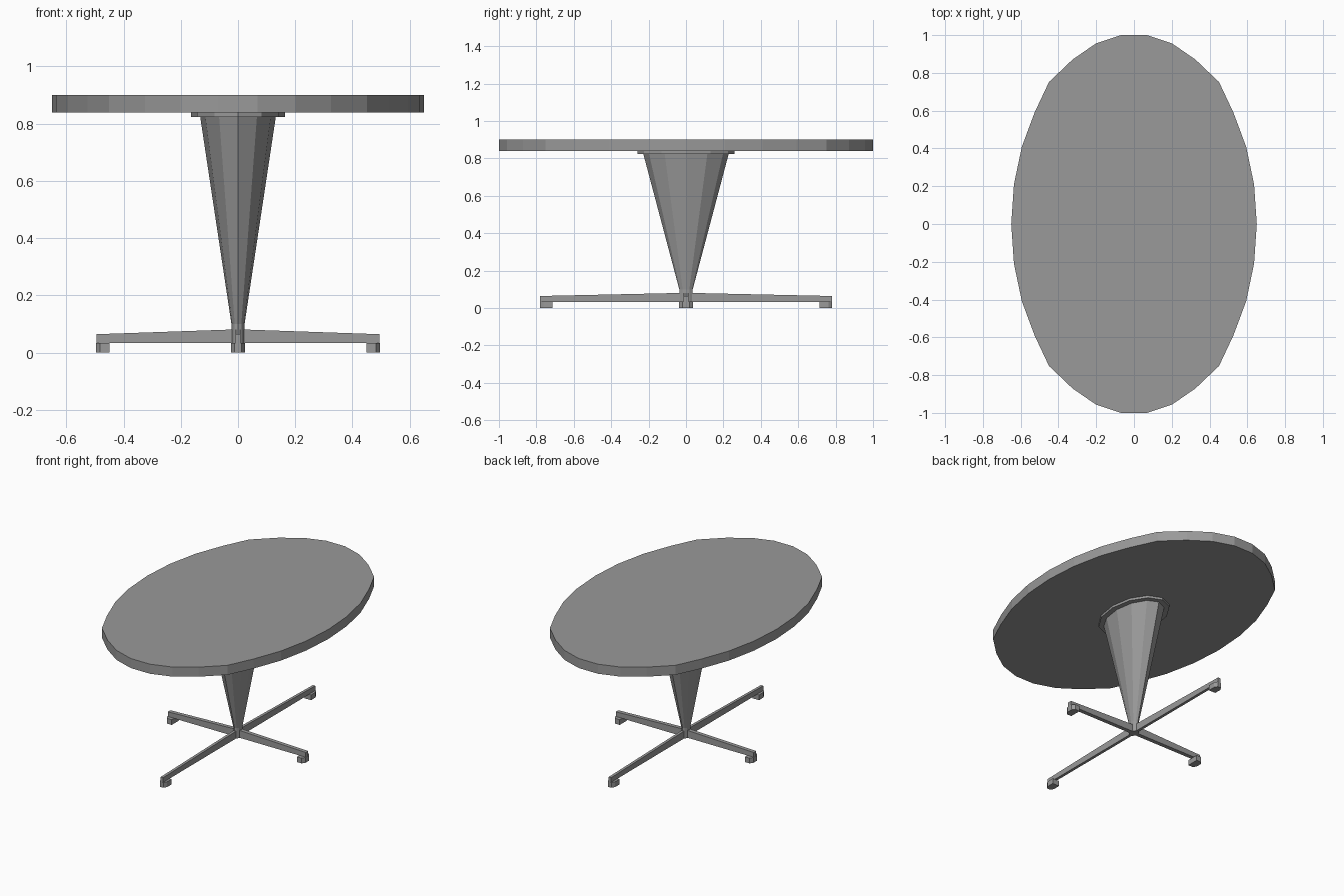
import bpy, bmesh, math

if "Cube" in bpy.data.objects:
    bpy.data.objects.remove(bpy.data.objects["Cube"])

RX, RY = 0.65, 1.0055  # whole table is stretched along y

grey = bpy.data.materials.new("dark_grey")
grey.diffuse_color = (0.32, 0.32, 0.32, 1)
grey.use_nodes = True
grey.node_tree.nodes["Principled BSDF"].inputs["Base Color"].default_value = grey.diffuse_color


def finish(name, bm):
    bmesh.ops.recalc_face_normals(bm, faces=bm.faces)
    mesh = bpy.data.meshes.new(name)
    bm.to_mesh(mesh)
    bm.free()
    mesh.materials.append(grey)
    obj = bpy.data.objects.new(name, mesh)
    bpy.context.collection.objects.link(obj)
    return obj


def loft(name, rings):
    """Capped flat-faced skin through matching rings of points."""
    bm = bmesh.new()
    loops = [[bm.verts.new(p) for p in ring] for ring in rings]
    n = len(loops[0])
    for a, b in zip(loops, loops[1:]):
        for i in range(n):
            j = (i + 1) % n
            bm.faces.new((a[i], a[j], b[j], b[i]))
    bm.faces.new(loops[0][::-1])
    bm.faces.new(loops[-1])
    return finish(name, bm)


def ellipse(sides, rx, ry, z):
    return [(rx * math.cos(math.tau * i / sides), ry * math.sin(math.tau * i / sides), z)
            for i in range(sides)]


def arm(name, length, half_width, along_y):
    """Straight bar with a gently peaked top, from its side profile."""
    profile = [(-length, 0.033), (length, 0.033), (length, 0.064), (0, 0.081), (-length, 0.064)]
    loft(name, [[(w, d, z) if along_y else (d, w, z) for d, z in profile]
                for w in (-half_width, half_width)])


def foot(name, inner, outer, half_width, along_y, sign):
    """Block with its two outer corners cut off."""
    cut = inner + (outer - inner) * 0.7
    plan = [(inner, -half_width), (cut, -half_width), (outer, -half_width * 0.5),
            (outer, half_width * 0.5), (cut, half_width), (inner, half_width)]
    loft(name, [[(w, sign * d, z) if along_y else (sign * d, w, z) for d, w in plan]
                for z in (0.0, 0.034)])


# Oval top, slightly fuller on its diagonals
top = loft("table_top", [ellipse(30, RX, RY, z) for z in (0.838, 0.90)])
for v in top.data.vertices:
    if v.index % 30 in (4, 11, 19, 26):
        v.co.x *= 1.035
        v.co.y *= 1.006

# Mounting plate under the top
loft("mounting_plate", [ellipse(12, 0.165, 0.26, z) for z in (0.823, 0.838)])

# Tapered pedestal with short straight hub
loft("pedestal", [ellipse(12, 0.023, 0.036, 0.033), ellipse(12, 0.023, 0.036, 0.10),
                  ellipse(12, 0.132, 0.228, 0.823)])

# Crossed base arms
arm("base_arm_side", 0.494, 0.013, False)
arm("base_arm_front", 0.78, 0.009, True)

# Feet at the arm ends
for word, sign in (("left", -1), ("right", 1)):
    foot(word + "_foot", 0.449, 0.496, 0.038, False, sign)
for word, sign in (("front", -1), ("back", 1)):
    foot(word + "_foot", 0.714, 0.781, 0.024, True, sign)
